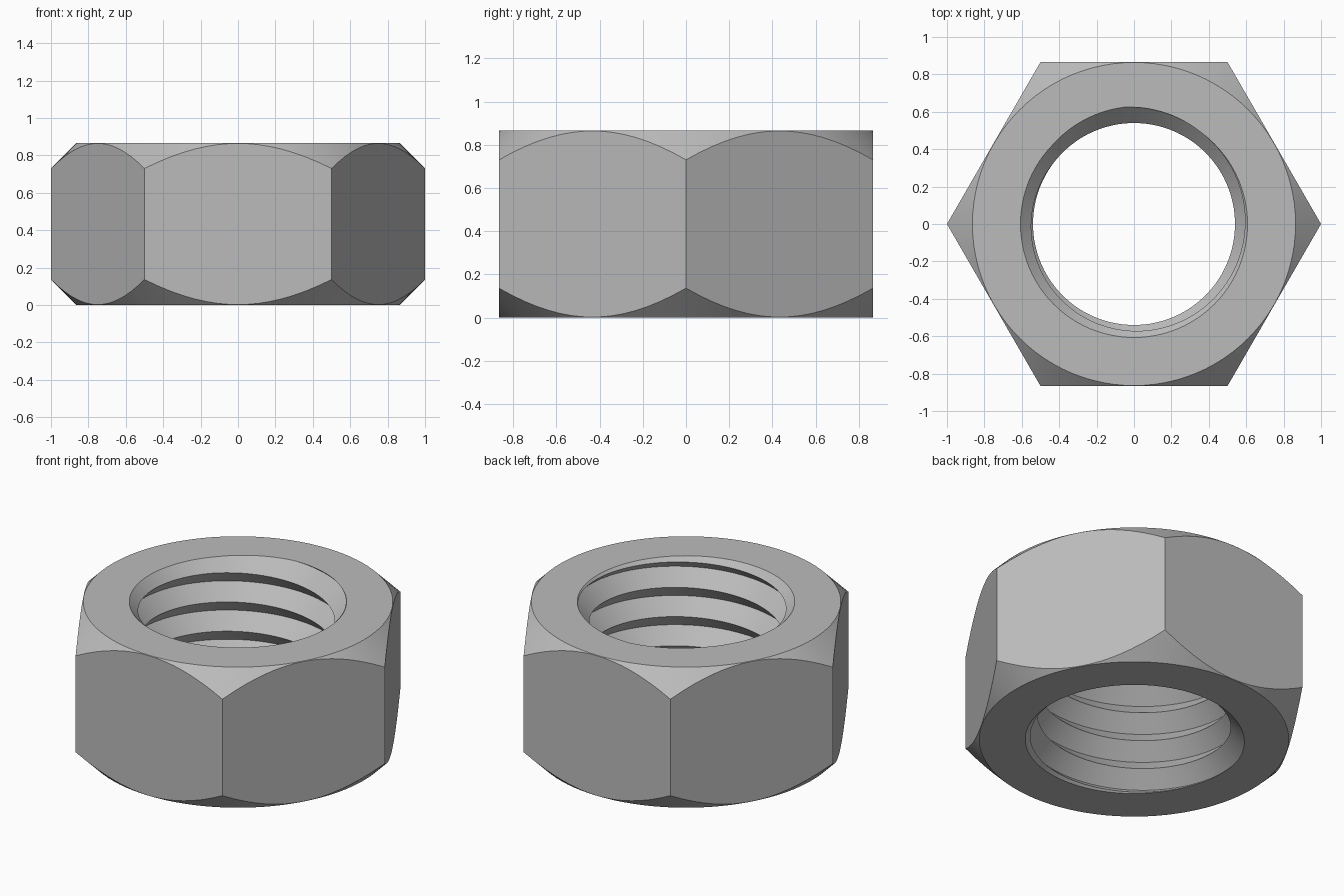
import bpy, bmesh, math

cube = bpy.data.objects.get("Cube")
if cube:
    bpy.data.objects.remove(cube)

HEIGHT = 0.866
PITCH, CREST, ROOT = 0.18, 0.54, 0.627
SEG = 96

steel = bpy.data.materials.new("grey steel")
steel.use_nodes = True
colour = (0.5, 0.5, 0.5, 1)
steel.diffuse_color = colour
steel.node_tree.nodes["Principled BSDF"].inputs["Base Color"].default_value = colour


def finish(name, bm):
    bmesh.ops.recalc_face_normals(bm, faces=bm.faces)
    mesh = bpy.data.meshes.new(name)
    bm.to_mesh(mesh)
    bm.free()
    mesh.materials.append(steel)
    obj = bpy.data.objects.new(name, mesh)
    bpy.context.collection.objects.link(obj)
    return obj


def polar(r, a, z):
    return (r * math.cos(a), r * math.sin(a), z)


def lathe(name, profile, sides):
    """Solid of revolution from (radius, height) points, with flat ends."""
    bm = bmesh.new()
    rings = [[bm.verts.new(polar(r, math.tau * i / sides, z)) for i in range(sides)]
             for r, z in profile]
    for low, high in zip(rings, rings[1:]):
        for i in range(sides):
            j = (i + 1) % sides
            bm.faces.new((low[i], low[j], high[j], high[i]))
    bm.faces.new(rings[0])
    bm.faces.new(rings[-1])
    return finish(name, bm)


def thread_cutter():
    """Right-handed V-thread screw, longer than the nut at both ends."""
    bm = bmesh.new()
    start = math.radians(95)          # a groove root meets the top face here
    base = HEIGHT - 6 * PITCH
    rows = 15
    grid = {}
    for i in range(SEG):
        turn = i / SEG
        # The first column also carries the two rows that close the last turn
        for k in range(rows + (2 if i == 0 else 0)):
            r = ROOT if k % 2 == 0 else CREST
            z = base + PITCH * (k / 2 + turn)
            grid[i, k] = bm.verts.new(polar(r, start + math.tau * turn, z))
    for k in range(rows):
        grid[SEG, k] = grid[0, k + 2]
    for i in range(SEG):
        for k in range(rows - 1):
            bm.faces.new((grid[i, k], grid[i + 1, k], grid[i + 1, k + 1], grid[i, k + 1]))
    # Close both ends with fans to the axis
    edges = [e for e in bm.edges if e.is_boundary]
    tips = (bm.verts.new((0, 0, base - PITCH)),
            bm.verts.new((0, 0, base + PITCH * (rows / 2 + 2))))
    for e in edges:
        a, b = e.verts
        tip = tips[0] if (a.co.z + b.co.z) / 2 < HEIGHT / 2 else tips[1]
        bm.faces.new((a, b, tip))
    return finish("thread_cutter", bm)


def cut(target, cutter, operation):
    cutter.hide_render = True
    mod = target.modifiers.new("cut", 'BOOLEAN')
    mod.operation = operation
    mod.solver = 'EXACT'
    mod.object = cutter
    bpy.context.view_layer.objects.active = target
    bpy.ops.object.modifier_apply(modifier=mod.name)
    bpy.data.objects.remove(cutter)


# Hexagonal body
nut = lathe("hex_nut", [(1, 0), (1, HEIGHT)], 6)

# Conical chamfer on the outer corners, top and bottom
rim = 0.864
blank = lathe("corner_chamfer", [(rim, 0), (rim + 0.25, 0.25),
                                 (rim + 0.25, HEIGHT - 0.25), (rim, HEIGHT)], SEG)
cut(nut, blank, 'INTERSECT')

# Threaded bore
cut(nut, thread_cutter(), 'DIFFERENCE')

# Countersink at both mouths of the bore
mouth, over, neck = 0.607, 0.05, 0.5
depth = mouth - neck
sink = lathe("countersink", [(mouth + over, -over), (neck, depth),
                             (neck, HEIGHT - depth), (mouth + over, HEIGHT + over)], SEG)
cut(nut, sink, 'DIFFERENCE')

# Smooth curved walls, crisp edges
bpy.ops.object.select_all(action='DESELECT')
nut.select_set(True)
bpy.context.view_layer.objects.active = nut
bpy.ops.object.shade_smooth_by_angle(angle=math.radians(25))
